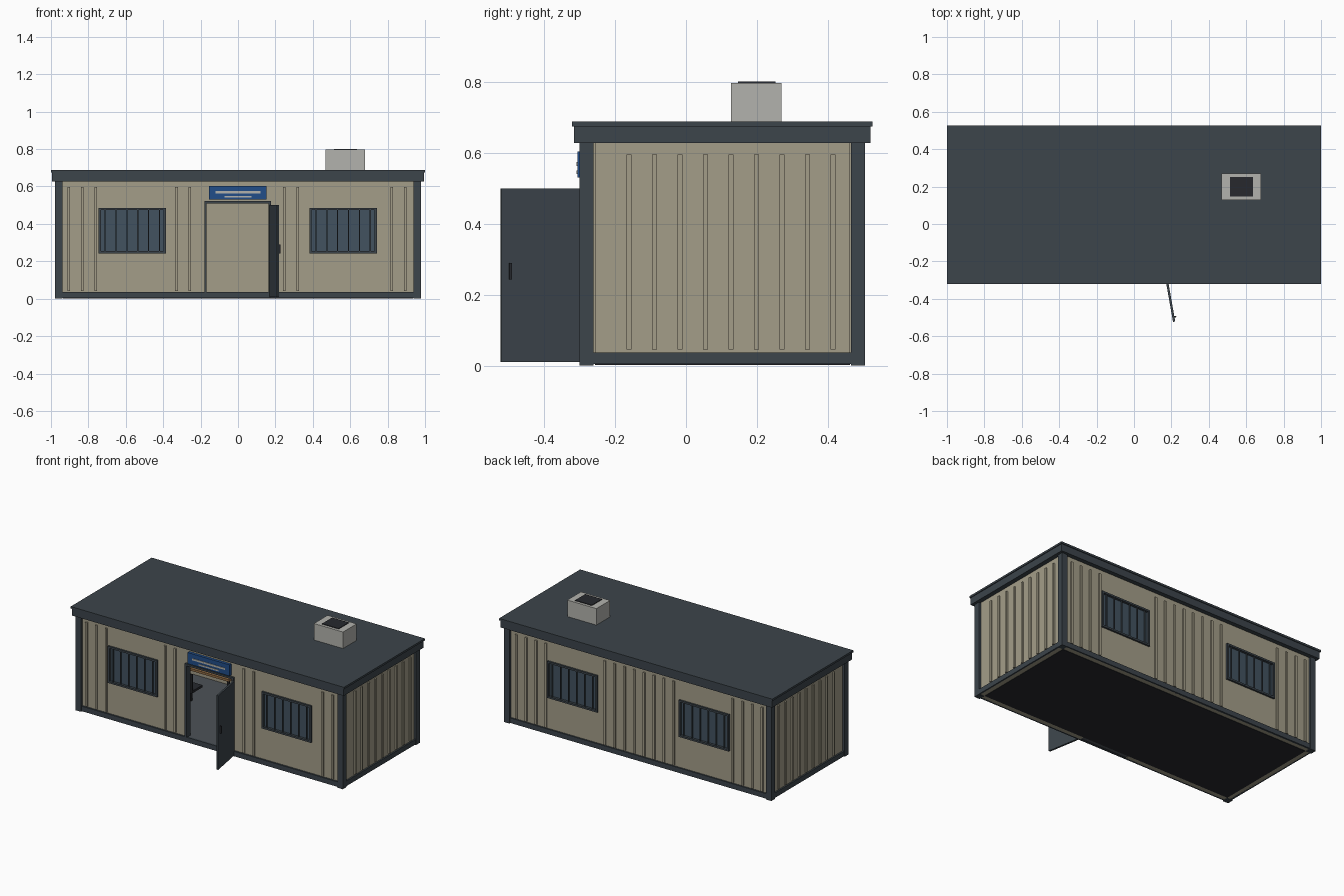
import bpy, math

if "Cube" in bpy.data.objects:
    bpy.data.objects.remove(bpy.data.objects["Cube"])

def mat(name, r, g, b):
    m = bpy.data.materials.new(name)
    m.diffuse_color = (r, g, b, 1)
    m.use_nodes = True
    m.node_tree.nodes["Principled BSDF"].inputs["Base Color"].default_value = m.diffuse_color
    return m

BEIGE = mat("beige_panel", .37, .34, .25)
TRIM = mat("dark_trim", .045, .058, .07)
GLASS = mat("window_glass", .055, .085, .115)
BLACK = mat("black", .02, .022, .027)
BLUE = mat("sign_blue", .015, .075, .25)
PALE = mat("pale_grey", .45, .45, .42)
WOOD = mat("wood", .28, .15, .06)
FLOOR = mat("floor_grey", .075, .085, .095)

def box(name, x, y, z, m):
    """Box from (min, max) ranges on each axis."""
    v = [(a, b, c) for a in x for b in y for c in z]
    f = [(0, 1, 3, 2), (4, 6, 7, 5), (0, 4, 5, 1), (2, 3, 7, 6), (0, 2, 6, 4), (1, 5, 7, 3)]
    me = bpy.data.meshes.new(name)
    me.from_pydata(v, [], f)
    me.materials.append(m)
    ob = bpy.data.objects.new(name, me)
    bpy.context.collection.objects.link(ob)
    return ob

TOP = .63

def long_wall(name, y, openings):
    """Wall along x, filled around its (x0, x1, z0, z1) openings."""
    x = -.96
    for x0, x1, z0, z1 in openings:
        box(name + "_panel", (x, x0), y, (.004, TOP), BEIGE)
        box(name + "_upper", (x0, x1), y, (z1, TOP), BEIGE)
        if z0 > .05:
            box(name + "_lower", (x0, x1), y, (.004, z0), BEIGE)
        x = x1
    box(name + "_panel", (x, .96), y, (.004, TOP), BEIGE)

def span(a, b):
    return (min(a, b), max(a, b))

def window(name, x0, x1, y, s):
    """Framed window with security bars; y is the wall face, s points outward."""
    z0, z1, w = .243, .486, .012
    fy = span(y - s * .03, y + s * .012)
    box(name + "_glass", (x0, x1), span(y - s * .014, y - s * .004), (z0, z1), GLASS)
    for a in (x0, x1 - w):
        box(name + "_frame_side", (a, a + w), fy, (z0, z1), TRIM)
    for c in (z0, z1 - w):
        box(name + "_frame_rail", (x0 + w, x1 - w), fy, (c, c + w), TRIM)
    n = 6
    for i in range(n):
        cx = x0 + (x1 - x0) * (i + .6) / (n + .2)
        box(name + "_bar", (cx - .003, cx + .003), span(y + s * .002, y + s * .009),
            (z0 + w, z1 - w), TRIM)

# walls
FY, BY, SX = -.287, .492, .965
front_win = [(-.745, -.385), (.382, .742)]
back_win = [(-.665, -.298), (.298, .665)]
DOOR = (-.176, .172)
long_wall("front_wall", (FY, FY + .03),
          [(*front_win[0], .243, .486), (*DOOR, 0, .515), (*front_win[1], .243, .486)])
long_wall("back_wall", (BY - .03, BY), [(*w, .243, .486) for w in back_win])
for s in (-1, 1):
    box("side_wall", span(s * SX, s * (SX - .03)), (FY + .03, BY - .03), (.004, TOP), BEIGE)

# windows
for w in front_win:
    window("front_window", *w, FY, -1)
for w in back_win:
    window("back_window", *w, BY, 1)

# wall ribs, left out around the openings
for i in range(26):
    x = -.905 + .072 * i
    if not any(a - .01 < x < b + .01 for a, b in front_win + [(-.21, .21)]):
        box("front_rib", (x - .007, x + .007), (FY - .009, FY), (.042, .598), BEIGE)
    if not any(a - .01 < x < b + .01 for a, b in back_win):
        box("back_rib", (x - .007, x + .007), (BY, BY + .009), (.042, .598), BEIGE)
for i in range(9):
    y = -.161 + .072 * i
    for s in (-1, 1):
        box("side_rib", span(s * SX, s * (SX + .009)), (y - .007, y + .007), (.045, .596), BEIGE)

# corner posts and base rails
for s in (-1, 1):
    for y in ((-.301, -.261), (.465, .505)):
        box("corner_post", span(s * .938, s * .978), y, (0, TOP), TRIM)
    box("side_base_rail", span(s * (SX - .005), s * .975), (-.261, .465), (.004, .037), TRIM)
box("front_base_rail", (-.938, .938), (-.298, FY + .003), (.004, .037), TRIM)
box("back_base_rail", (-.938, .938), (BY - .003, .502), (.004, .037), TRIM)

# floor slab and roof
box("floor", (-.935, .935), (-.257, .462), (.006, .034), FLOOR)
box("floor_underside", (-.935, .935), (-.257, .462), (.002, .006), BLACK)
box("door_sill", DOOR, (FY, -.257), (.006, .034), FLOOR)
box("roof_fascia", (-.995, .995), (-.316, .521), (.628, .675), TRIM)
box("roof_cap", (-1, 1), (-.321, .526), (.675, .688), TRIM)

# rooftop cooling unit
box("roof_unit", (.467, .68), (.127, .27), (.688, .797), PALE)
box("roof_unit_grille", (.513, .635), (.146, .252), (.797, .801), BLACK)

# door frame and open door leaf
for x in (DOOR[0] - .004, DOOR[1] - .008):
    box("door_jamb", (x, x + .012), (-.301, -.257), (.034, .523), TRIM)
box("door_header", (DOOR[0] - .004, DOOR[1] + .004), (-.301, -.257), (.51, .523), TRIM)
leaf = box("door_leaf", (-.006, .006), (-.228, .005), (.01, .5), TRIM)
handle = box("door_handle", (.006, .016), (-.206, -.198), (.243, .29), BLACK)
for ob in (leaf, handle):
    ob.location = (.175, -.298, 0)
    ob.rotation_euler.z = math.radians(10)

# sign board with two plain stripes
box("sign_board", (-.155, .152), (-.306, FY), (.53, .604), BLUE)
box("sign_stripe_wide", (-.12, .12), (-.309, -.306), (.563, .575), PALE)
box("sign_stripe_narrow", (-.073, .073), (-.309, -.306), (.541, .55), PALE)

# desk and chair inside
box("desk_top", (-.72, -.22), (.22, .45), (.19, .205), WOOD)
for x in (-.71, -.24):
    for y in (.23, .425):
        box("desk_leg", (x, x + .012), (y, y + .012), (.034, .19), BLACK)
box("chair_seat", (-.5, -.4), (.1, .2), (.115, .13), BLACK)
box("chair_back", (-.5, -.4), (.09, .1), (.115, .24), BLACK)
box("chair_stem", (-.458, -.442), (.142, .158), (.034, .115), BLACK)
